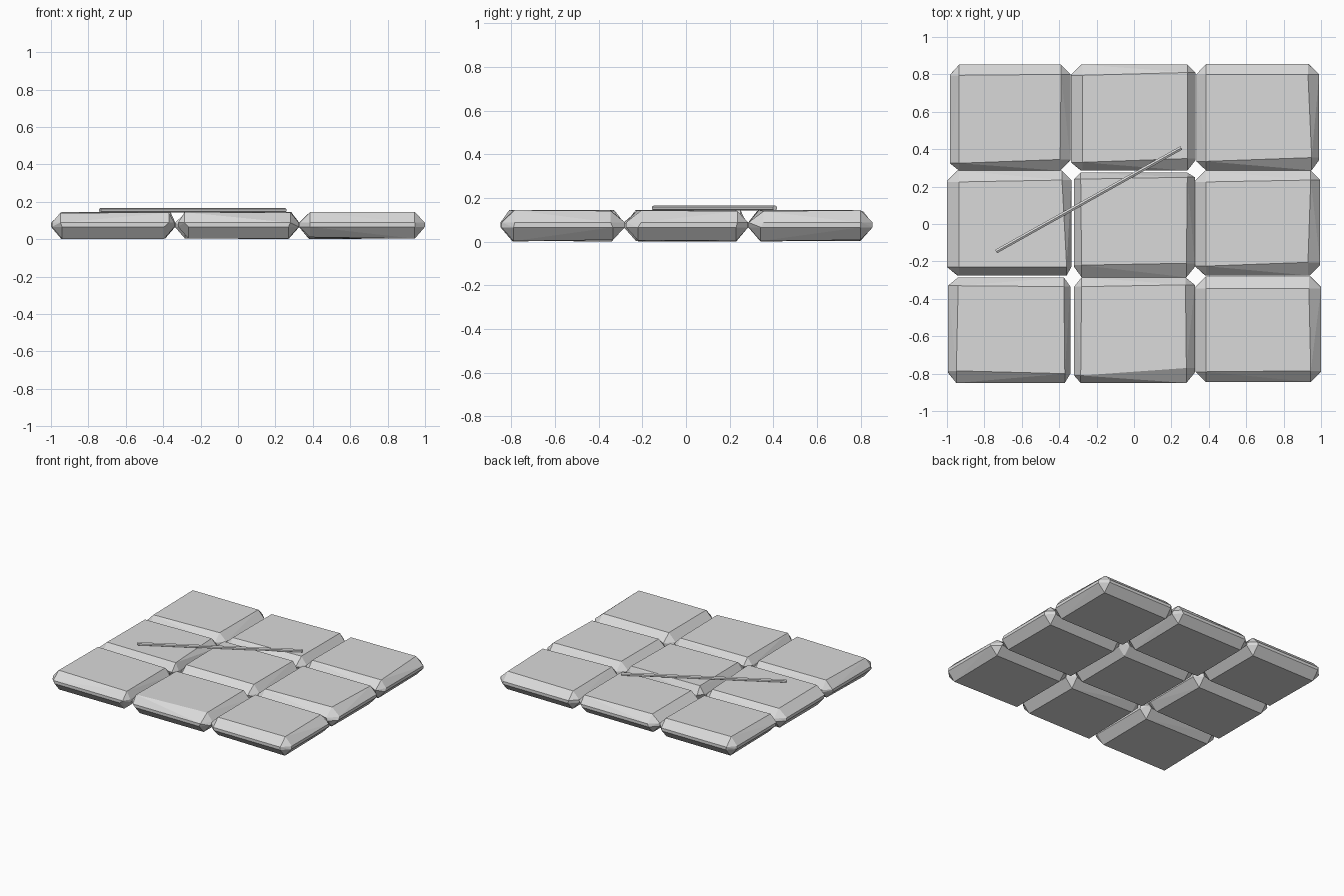
import bpy, bmesh, math, random
from mathutils import Vector, Matrix

if "Cube" in bpy.data.objects:
    bpy.data.objects.remove(bpy.data.objects["Cube"])

random.seed(4)
stone = bpy.data.materials.new("pale_grey_stone")
stone.diffuse_color = (0.7, 0.7, 0.7, 1)
stone.use_nodes = True
stone.node_tree.nodes["Principled BSDF"].inputs["Base Color"].default_value = stone.diffuse_color


def finish(bm, name):
    bmesh.ops.recalc_face_normals(bm, faces=bm.faces)
    mesh = bpy.data.meshes.new(name)
    bm.to_mesh(mesh)
    bm.free()
    mesh.materials.append(stone)
    obj = bpy.data.objects.new(name, mesh)
    bpy.context.collection.objects.link(obj)
    return obj


def slab(name, outer, top):
    """Chamfered slab: outer = x0, x1, y0, y1; top = face corners, counter-clockwise."""
    x0, x1, y0, y1 = outer
    bm = bmesh.new()
    signs = [(-1, -1), (1, -1), (1, 1), (-1, 1)]
    for (sx, sy), (tx, ty) in zip(signs, top):
        ox = x0 if sx < 0 else x1
        oy = y0 if sy < 0 else y1
        bx, by = ox - sx * 0.055, oy - sy * 0.055
        bm.verts.new((tx, ty, 0.143 + random.uniform(-0.004, 0.003)))
        bm.verts.new((bx, by, 0.007 + random.uniform(-0.007, 0.006)))
        # thin upright band between the upper and lower chamfers
        for px, py, z in ((tx, ty, 0.088), (bx, by, 0.066)):
            bm.verts.new((ox, py, z))
            bm.verts.new((px, oy, z))
    res = bmesh.ops.convex_hull(bm, input=bm.verts[:])
    bmesh.ops.delete(bm, geom=[v for v in bm.verts if not v.link_faces], context='VERTS')
    bmesh.ops.dissolve_limit(bm, angle_limit=math.radians(2), verts=bm.verts[:], edges=bm.edges[:])
    return finish(bm, name)


# nine paving slabs, row by row from the front
slab("slab_front_left", (-0.995, -0.34, -0.85, -0.285),
     [(-.95, -.785), (-.37, -.80), (-.375, -.335), (-.94, -.33)])
slab("slab_front_middle", (-0.32, 0.325, -0.85, -0.285),
     [(-.285, -.81), (.28, -.77), (.275, -.325), (-.28, -.335)])
slab("slab_front_right", (0.33, 1.0, -0.845, -0.28),
     [(.385, -.79), (.945, -.785), (.935, -.345), (.385, -.345)])
slab("slab_centre_left", (-1.0, -0.335, -0.275, 0.285),
     [(-.935, -.23), (-.36, -.23), (-.385, .235), (-.935, .225)])
slab("slab_centre_middle", (-0.32, 0.325, -0.285, 0.275),
     [(-.28, -.22), (.28, -.21), (.285, .25), (-.285, .24)])
slab("slab_centre_right", (0.325, 0.995, -0.275, 0.285),
     [(.385, -.225), (.93, -.205), (.945, .235), (.385, .225)])
slab("slab_back_left", (-0.985, -0.34, 0.285, 0.852),
     [(-.935, .325), (-.395, .345), (-.39, .80), (-.935, .795)])
slab("slab_back_middle", (-0.338, 0.328, 0.285, 0.852),
     [(-.275, .33), (.285, .35), (.285, .81), (-.275, .795)])
slab("slab_back_right", (0.333, 0.99, 0.287, 0.855),
     [(.385, .335), (.95, .355), (.93, .80), (.385, .80)])

# thin twig lying diagonally across the slabs
a, b = Vector((-0.737, -0.147, 0.154)), Vector((0.253, 0.407, 0.154))
bm = bmesh.new()
bmesh.ops.create_cone(bm, cap_ends=True, segments=6, radius1=0.012, radius2=0.012,
                      depth=(b - a).length)
turn = (b - a).to_track_quat('Z', 'Y').to_matrix().to_4x4()
bmesh.ops.transform(bm, matrix=Matrix.Translation((a + b) / 2) @ turn, verts=bm.verts)
finish(bm, "twig")
